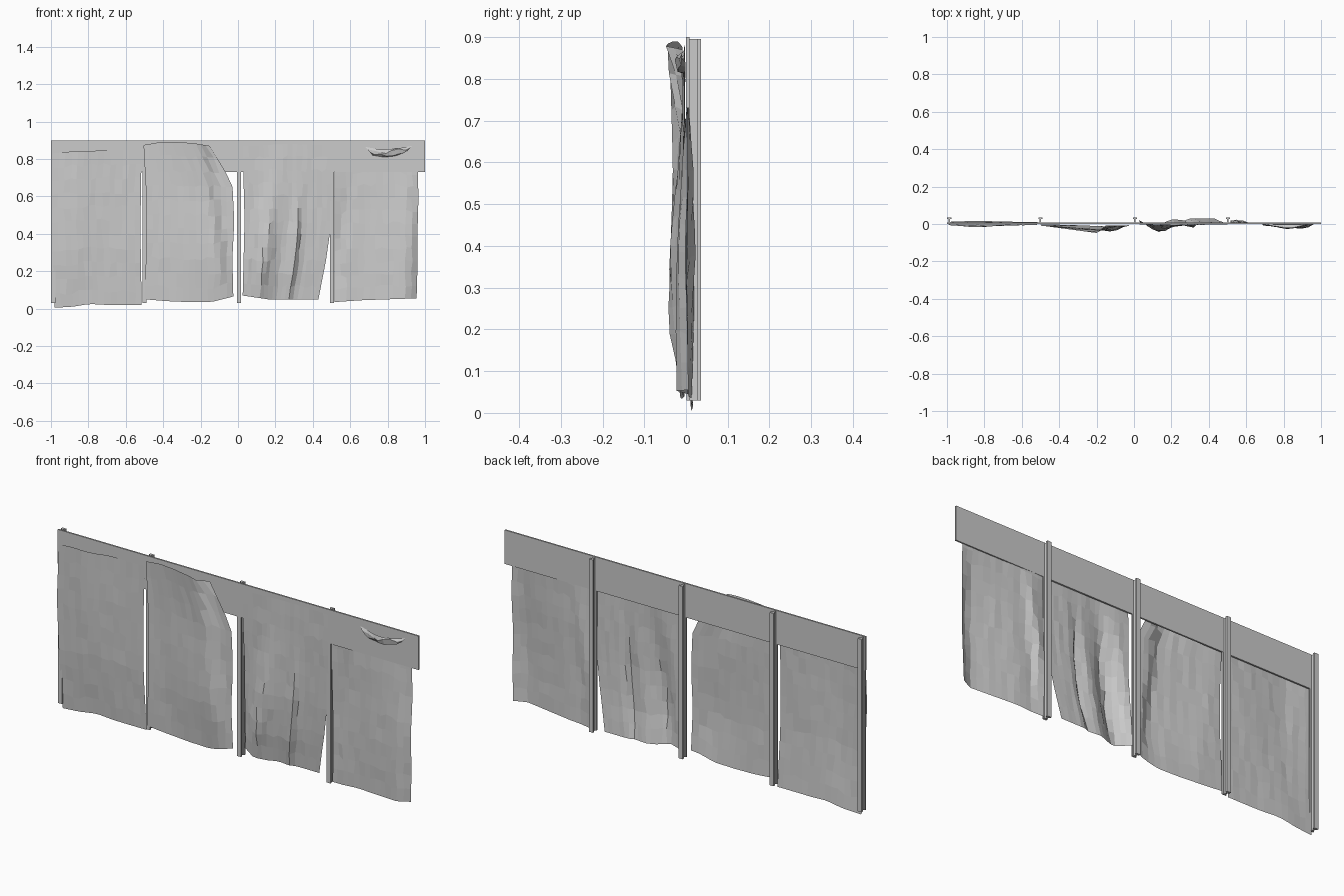
import bpy, bmesh, random
from mathutils import Vector

random.seed(4)
old = bpy.data.objects.get("Cube")
if old:
    bpy.data.objects.remove(old)

grey = bpy.data.materials.new("plain grey")
grey.use_nodes = True
tone = (0.6, 0.6, 0.6, 1)
grey.diffuse_color = tone
grey.node_tree.nodes["Principled BSDF"].inputs["Base Color"].default_value = tone


def finish(name, bm):
    mesh = bpy.data.meshes.new(name)
    bm.to_mesh(mesh)
    bm.free()
    mesh.materials.append(grey)
    ob = bpy.data.objects.new(name, mesh)
    bpy.context.scene.collection.objects.link(ob)
    return ob


def add_box(bm, low, high):
    low, high = Vector(low), Vector(high)
    verts = bmesh.ops.create_cube(bm, size=1)["verts"]
    bmesh.ops.scale(bm, vec=high - low, verts=verts)
    bmesh.ops.translate(bm, vec=(low + high) / 2, verts=verts)


def along(points, t):
    """Value on an evenly spaced polyline, t from 0 to 1."""
    s = t * (len(points) - 1)
    i = min(int(s), len(points) - 2)
    return points[i] + (points[i + 1] - points[i]) * (s - i)


def tent(d, before, after):
    return max(0, 1 - (-d / before if d < 0 else d / after))


def cloth(name, left, right, top, bottom, hang, folds, cols=14, rows=11):
    """Hanging sheet. Edge lists run top to bottom or left to right; hang is depth
    down the sheet. Fold: top x, bottom x, left and right widths, depth down it."""
    bm = bmesh.new()
    grid = []
    for r in range(rows + 1):
        v = r / rows
        line = []
        for c in range(cols + 1):
            u = c / cols
            x = along(left, v) * (1 - u) + along(right, v) * u
            z = along(top, u) * (1 - v) + along(bottom, u) * v
            y = along(hang, v)
            for path, wl, wr, depth in folds:
                y += along(depth, v) * tent(x - along(path, v), wl, wr)
            if 0 < r < rows and 0 < c < cols:
                x += random.uniform(-.006, .006)
                z += random.uniform(-.01, .01)
                y += random.uniform(-.0015, .0015)
            line.append(bm.verts.new((x, y, z)))
        grid.append(line)
    for a, b in zip(grid, grid[1:]):
        for c in range(cols):
            bm.faces.new((a[c], b[c], b[c + 1], a[c + 1]))
    return finish(name, bm)


# Long board across the top
bm = bmesh.new()
add_box(bm, (-1, 0, .73), (1, .008, .9))
finish("top_board", bm)

# Posts with two flanges and a web, behind the board
for i, x in enumerate((-.988, -.5, .005, .502)):
    bm = bmesh.new()
    add_box(bm, (x - .011, .001, .03), (x + .011, .008, .896))
    add_box(bm, (x - .004, .008, .03), (x + .004, .026, .896))
    add_box(bm, (x - .011, .026, .03), (x + .011, .036, .896))
    finish(f"post_{i + 1}", bm)

# First sheet, nearly flat
cloth("cloth_1", [-.99, -1, -.99, -.98], [-.515, -.52, -.52, -.515],
      [.83, .84, .84, .85, .845, .85], [.005, .01, .025, .02, .02, .02],
      [-.005, -.006, -.004, .012],
      [([-.85, -.85], .12, .2, [-.012, -.01, -.003, .005])])

# Second sheet, pulled forward along a slanting fold
cloth("cloth_2", [-.505, -.49, -.49, -.5], [-.15, -.03, -.02, -.03, -.025],
      [.875, .89, .89, .885, .87], [.05, .04, .035, .035, .065],
      [-.008, -.01, -.012, -.004],
      [([-.2, -.16, -.13, -.1, -.07], .3, .045,
        [-.04, -.022, -.026, -.03, -.012])])

# Third sheet, drawn sideways, its lower hem kicked back
cloth("cloth_3", [.03, .03, .035, .03, .025], [.5, .5, .5, .47, .43],
      [.87, .88, .875], [.07, .05, .05, .05],
      [-.003, -.003, .002, .005, .014, .03],
      [([.24, .19, .16, .13, .1], .09, .11,
        [-.002, -.008, -.028, -.048, -.058, -.05]),
       ([.38, .34, .32, .3, .27], .09, .03,
        [0, -.002, -.012, -.025, -.028, -.012])], cols=18, rows=12)

# Fourth sheet, tucked behind the board with a folded right edge
cloth("cloth_4", [.515, .515, .515, .515], [.96, .965, .96, .96, .955],
      [.78, .8, .8, .78], [.035, .045, .05, .055],
      [.004, .004, .002, .006],
      [([.91, .91, .92, .91, .9], .25, .05, [.001, -.012, -.025, -.03, -.03]),
       ([.6, .57, .53, .52], .08, .05, [.001, .018, .022, .008])])

# Crumple of the fourth sheet showing through the board
cloth("cloth_4_crumple", [.68, .7, .72], [.93, .92, .9],
      [.865, .85, .855, .87], [.82, .81, .815, .84],
      [-.002, -.012, -.001],
      [([.83, .83], .13, .1, [-.022, -.016, -.001])], cols=7, rows=3)
